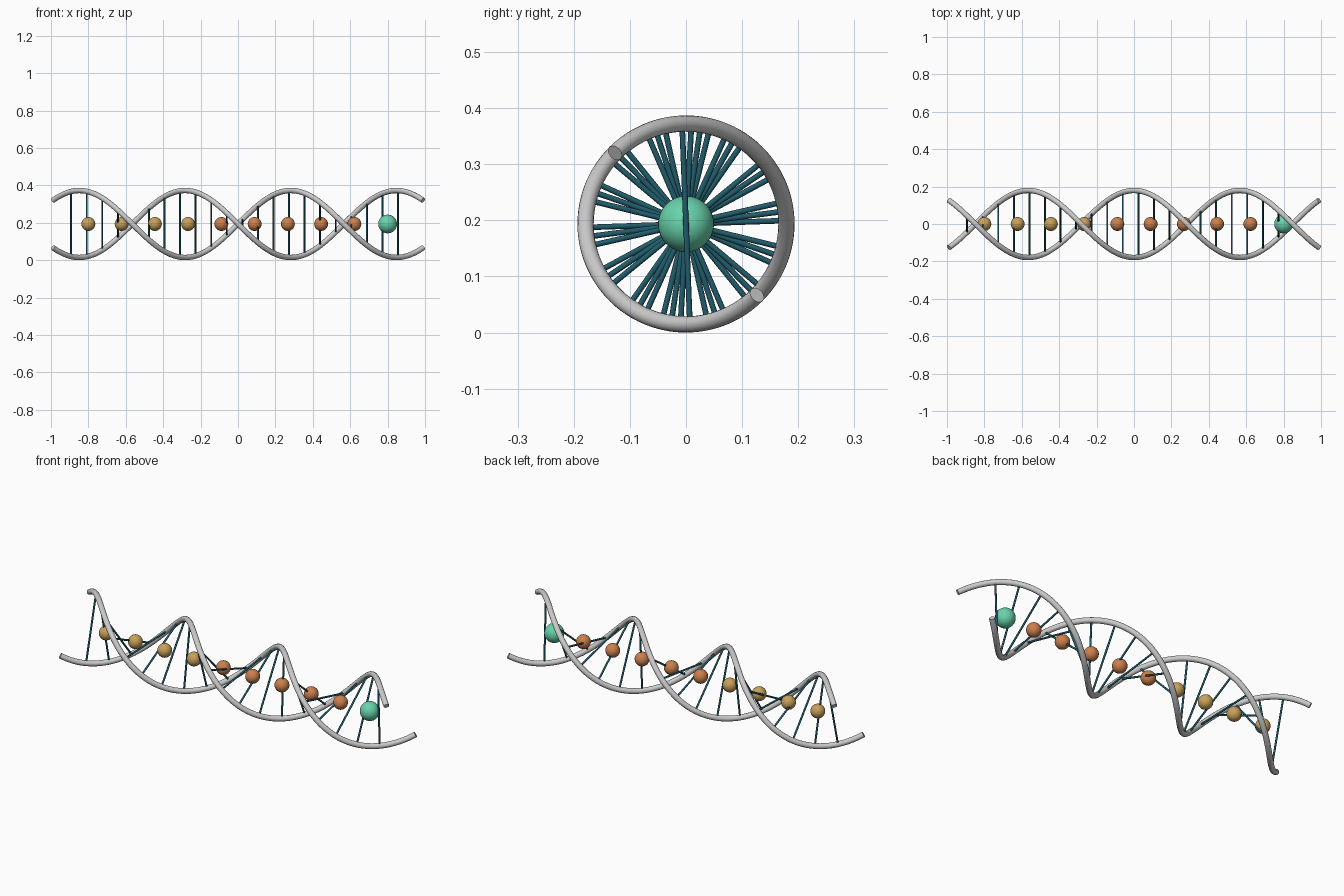
import bpy, math
from mathutils import Vector

if "Cube" in bpy.data.objects:
    bpy.data.objects.remove(bpy.data.objects["Cube"])

AXIS_Z = 0.1935       # height of the helix axis
R = 0.179             # helix radius
TUBE = 0.0145         # strand thickness (radius)
HALF = 0.9895         # half length of strand centre line
K = 1.75 * math.pi / HALF


def material(name, rgb):
    m = bpy.data.materials.new(name)
    m.diffuse_color = (*rgb, 1.0)
    m.use_nodes = True
    m.node_tree.nodes["Principled BSDF"].inputs["Base Color"].default_value = m.diffuse_color
    return m


grey = material("light grey", (0.60, 0.60, 0.60))
teal = material("dark teal", (0.015, 0.107, 0.147))
tan = material("tan", (0.58, 0.35, 0.105))
orange = material("orange", (0.60, 0.215, 0.075))
green = material("mint green", (0.14, 0.65, 0.41))


def helix(x, phase=0.0):
    a = math.pi + K * x + phase
    return Vector((x, R * math.cos(a), AXIS_Z + R * math.sin(a)))


def finish(ob, name, mat):
    ob.name = name
    ob.data.materials.clear()
    ob.data.materials.append(mat)
    bpy.ops.object.select_all(action='DESELECT')
    ob.select_set(True)
    bpy.context.view_layer.objects.active = ob
    bpy.ops.object.shade_smooth_by_angle(angle=math.radians(50))


def strand(name, phase, n=160):
    cu = bpy.data.curves.new(name, 'CURVE')
    cu.dimensions = '3D'
    cu.bevel_depth = TUBE
    cu.bevel_resolution = 6
    cu.use_fill_caps = True
    sp = cu.splines.new('POLY')
    sp.points.add(n - 1)
    for i, p in enumerate(sp.points):
        p.co = (*helix(-HALF + 2 * HALF * i / (n - 1), phase), 1)
    ob = bpy.data.objects.new(name, cu)
    bpy.context.collection.objects.link(ob)
    bpy.ops.object.select_all(action='DESELECT')
    ob.select_set(True)
    bpy.context.view_layer.objects.active = ob
    bpy.ops.object.convert(target='MESH')
    finish(bpy.context.object, name, grey)


# two twisted strands
strand("strand_a", 0.0)
strand("strand_b", math.pi)

# rungs joining the strands
for i in range(22):
    x = -0.892 + 0.0832 * i
    a, b = helix(x), helix(x, math.pi)
    bpy.ops.mesh.primitive_cylinder_add(vertices=12, radius=0.005, depth=(b - a).length,
                                        location=(a + b) / 2)
    ob = bpy.context.object
    ob.rotation_euler = (b - a).to_track_quat('Z', 'Y').to_euler()
    finish(ob, f"rung_{i + 1}", teal)

# beads along the axis: four tan, five orange, one larger green
for i in range(10):
    mat = tan if i < 4 else orange if i < 9 else green
    bpy.ops.mesh.primitive_uv_sphere_add(segments=32, ring_count=16,
                                         radius=0.05 if i == 9 else 0.037,
                                         location=(-0.8 + 1.6 * i / 9, 0, AXIS_Z))
    finish(bpy.context.object, f"bead_{i + 1}", mat)
